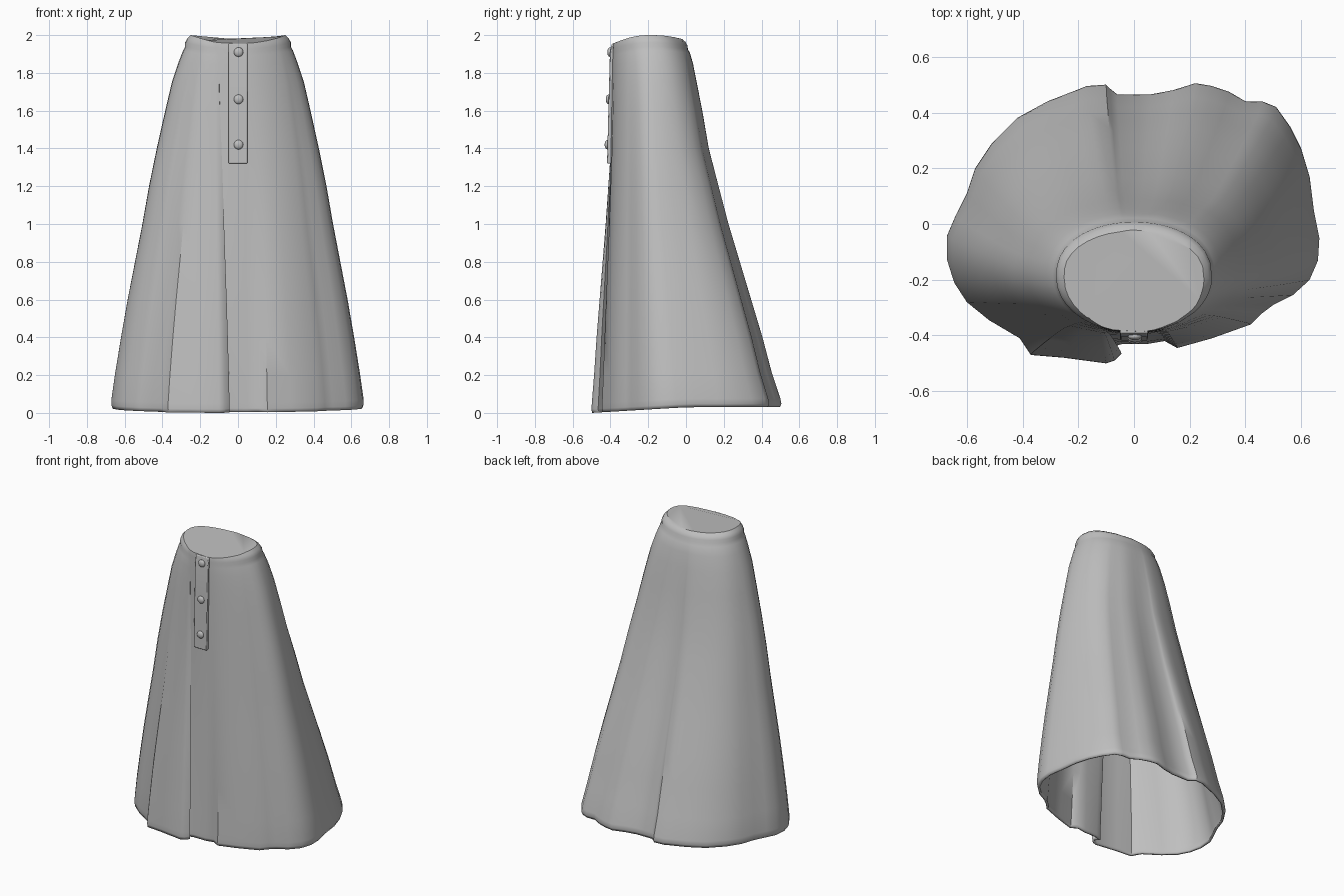
import bpy, bmesh, math

if "Cube" in bpy.data.objects:
    bpy.data.objects.remove(bpy.data.objects["Cube"])

grey = bpy.data.materials.new("grey cloth")
grey.diffuse_color = (0.52, 0.52, 0.52, 1)
grey.use_nodes = True
grey.node_tree.nodes["Principled BSDF"].inputs["Base Color"].default_value = grey.diffuse_color


def clamp(v):
    return max(0.0, min(1.0, v))


def finish(bm, name, angle):
    me = bpy.data.meshes.new(name)
    bm.to_mesh(me)
    bm.free()
    ob = bpy.data.objects.new(name, me)
    bpy.context.collection.objects.link(ob)
    me.materials.append(grey)
    bpy.ops.object.select_all(action='DESELECT')
    ob.select_set(True)
    bpy.context.view_layer.objects.active = ob
    bpy.ops.object.shade_smooth_by_angle(angle=math.radians(angle))
    return ob


# Hem outline: x, y and the waist angle each fold hangs from
HEM = [
    (.665, -.05, 0), (.645, .05, 12), (.63, .17, 24), (.60, .27, 34),
    (.56, .35, 42), (.51, .42, 50), (.46, .44, 55), (.40, .44, 60),
    (.34, .475, 66), (.28, .495, 71), (.22, .505, 76), (.14, .48, 82),
    (.06, .465, 88), (-.06, .465, 95), (-.085, .485, 98), (-.10, .50, 100),
    (-.17, .495, 106), (-.22, .475, 111), (-.31, .44, 120), (-.42, .38, 131),
    (-.51, .29, 142), (-.57, .20, 152), (-.60, .11, 162), (-.64, .03, 171),
    (-.67, -.04, 179), (-.67, -.13, 190), (-.645, -.21, 200),
    (-.60, -.28, 210), (-.52, -.345, 220), (-.41, -.41, 228),
    (-.37, -.47, 231), (-.25, -.48, 236), (-.10, -.50, 242),
    (-.07, -.49, 244), (-.045, -.465, 246), (-.075, -.44, 248),
    (-.04, -.43, 255), (.05, -.43, 276), (.11, -.42, 285), (.155, -.445, 292),
    (.28, -.41, 305), (.42, -.36, 319), (.46, -.32, 325), (.50, -.29, 330),
    (.57, -.255, 337), (.63, -.20, 344), (.66, -.13, 352)]

# Rings from waist rim to hem: height, sideways flare, front-back flare
RINGS = [
    (1.98, -.075, -.07), (1.965, -.03, -.03), (1.945, 0, -.005),
    (1.925, 0, 0), (1.905, .03, .025), (1.85, .09, .06), (1.75, .18, .10),
    (1.6, .27, .16), (1.4, .385, .23), (1.2, .49, .335), (1.0, .58, .44),
    (.8, .68, .56), (.6, .78, .68), (.4, .87, .80), (.2, .95, .90),
    (.05, 1, .99), (.02, 1, 1), (0, .985, .985)]


def skirt_point(hem, ring):
    hx, hy, deg = hem
    z, tx, ty = ring
    c, s = math.cos(math.radians(deg)), math.sin(math.radians(deg))
    wx = .28 * c
    wy = -.19 + .2 * (s ** .85 if s > 0 else s)
    x, y = wx + (hx - wx) * tx, wy + (hy - wy) * ty
    # waist rises at the hips and dips at the front, hem lifts at the back
    z += clamp((z - 1.8) / .18) * (.02 * c * c - (.025 * s * s if s < 0 else 0))
    z += clamp((.3 - z) / .3) * .03 * clamp((y + .5) / .5)
    return x, y, z


# Skirt body with closed waist
bm = bmesh.new()
loops = [[bm.verts.new(skirt_point(h, r)) for h in HEM] for r in RINGS]
n = len(HEM)
for up, low in zip(loops, loops[1:]):
    for i in range(n):
        j = (i + 1) % n
        bm.faces.new((up[i], low[i], low[j], up[j]))
bm.faces.new(loops[0])
skirt = finish(bm, "skirt", 40)
shell = skirt.modifiers.new("cloth thickness", 'SOLIDIFY')
shell.thickness = .015
shell.offset = -1

# Button placket following the front
FRONT = [(1.955, -.393), (1.9, -.403), (1.6, -.411), (1.32, -.418)]
bm = bmesh.new()
rows = [[bm.verts.new((x, y + d, z)) for x, d in
         ((-.05, 0), (.05, 0), (.05, .025), (-.05, .025))] for z, y in FRONT]
for up, low in zip(rows, rows[1:]):
    for i in range(4):
        j = (i + 1) % 4
        bm.faces.new((up[i], low[i], low[j], up[j]))
bm.faces.new(rows[0])
bm.faces.new(rows[-1][::-1])
bmesh.ops.recalc_face_normals(bm, faces=bm.faces)
placket = finish(bm, "placket", 40)
bev = placket.modifiers.new("soft edge", 'BEVEL')
bev.width = .005
bev.segments = 2

# Buttons
for k, (z, y) in enumerate([(1.91, -.403), (1.66, -.411), (1.42, -.417)]):
    bm = bmesh.new()
    bmesh.ops.create_uvsphere(bm, u_segments=16, v_segments=10, radius=.025)
    bmesh.ops.scale(bm, vec=(1, .55, 1), verts=bm.verts)
    bmesh.ops.translate(bm, vec=(.003, y, z), verts=bm.verts)
    finish(bm, f"button_{k + 1}", 60)
